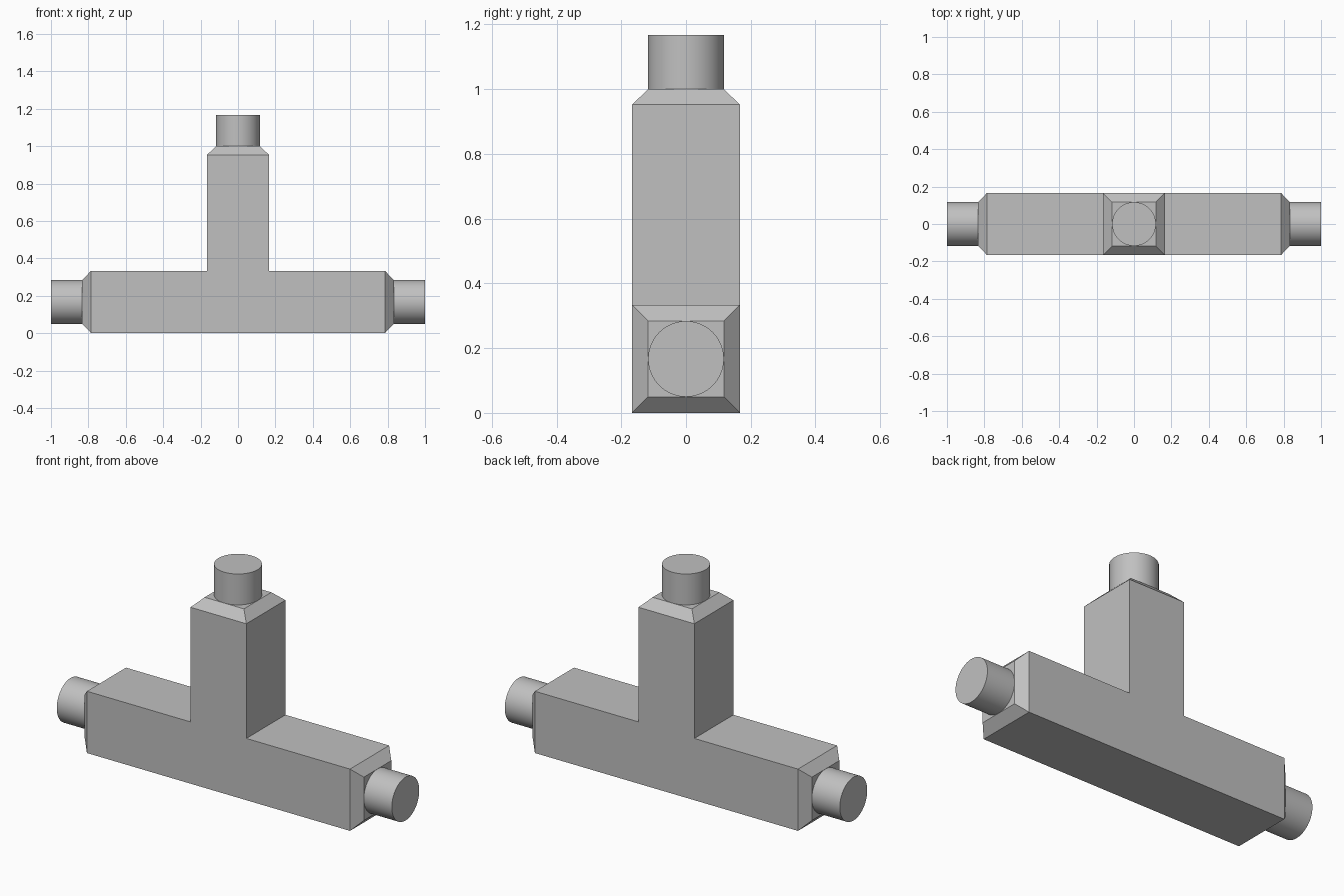
import bpy
import bmesh
import math
from mathutils import Vector

cube = bpy.data.objects.get("Cube")
if cube:
    bpy.data.objects.remove(cube, do_unlink=True)

H = 1 / 6          # half width of the square arms
R = 0.117          # pipe radius and half width of the tapered ends
BEVEL = 0.048      # length of each tapered end
ARM = 5 / 6        # distance from the junction to the end of each arm
PIPE = 1.0         # distance from the junction to the end of each pipe
CENTRE = Vector((0, 0, H))

grey = bpy.data.materials.new("grey")
grey.use_nodes = True
colour = (0.53, 0.53, 0.53, 1)
grey.diffuse_color = colour
grey.node_tree.nodes["Principled BSDF"].inputs["Base Color"].default_value = colour


def finish(name, bm):
    bmesh.ops.recalc_face_normals(bm, faces=bm.faces)
    mesh = bpy.data.meshes.new(name)
    bm.to_mesh(mesh)
    bm.free()
    mesh.materials.append(grey)
    obj = bpy.data.objects.new(name, mesh)
    bpy.context.collection.objects.link(obj)
    return obj


directions = {
    "left_pipe": Vector((1, 0, 0)),
    "right_pipe": Vector((-1, 0, 0)),
    "top_pipe": Vector((0, 0, 1)),
}

# Tee body: extruded outline with a tapered end on each arm
e = ARM - BEVEL
outline = [(-e, -H), (e, -H), (e, H), (H, H), (H, e), (-H, e), (-H, H), (-e, H)]
bm = bmesh.new()
front = bm.faces.new([bm.verts.new((x, -H, z + H)) for x, z in outline])
back = bmesh.ops.extrude_face_region(bm, geom=[front], use_keep_orig=True)
moved = [v for v in back["geom"] if isinstance(v, bmesh.types.BMVert)]
bmesh.ops.translate(bm, vec=(0, 2 * H, 0), verts=moved)
bmesh.ops.recalc_face_normals(bm, faces=bm.faces)

for d in directions.values():
    end = max(bm.faces, key=lambda f: (f.calc_center_median() - CENTRE).dot(d))
    bmesh.ops.inset_individual(bm, faces=[end], thickness=H - R, use_even_offset=True)
    bmesh.ops.translate(bm, vec=d * BEVEL, verts=end.verts)
finish("tee_body", bm)

# Round pipe stubs, slightly sunk into the arm ends
start = ARM - 0.01
for name, d in directions.items():
    bm = bmesh.new()
    bmesh.ops.create_cone(bm, cap_ends=True, segments=64, radius1=R, radius2=R,
                          depth=PIPE - start)
    pipe = finish(name, bm)
    pipe.rotation_euler = d.to_track_quat("Z", "Y").to_euler()
    pipe.location = CENTRE + d * (start + PIPE) / 2
    bpy.ops.object.select_all(action="DESELECT")
    pipe.select_set(True)
    bpy.context.view_layer.objects.active = pipe
    bpy.ops.object.shade_smooth_by_angle(angle=math.radians(30))
